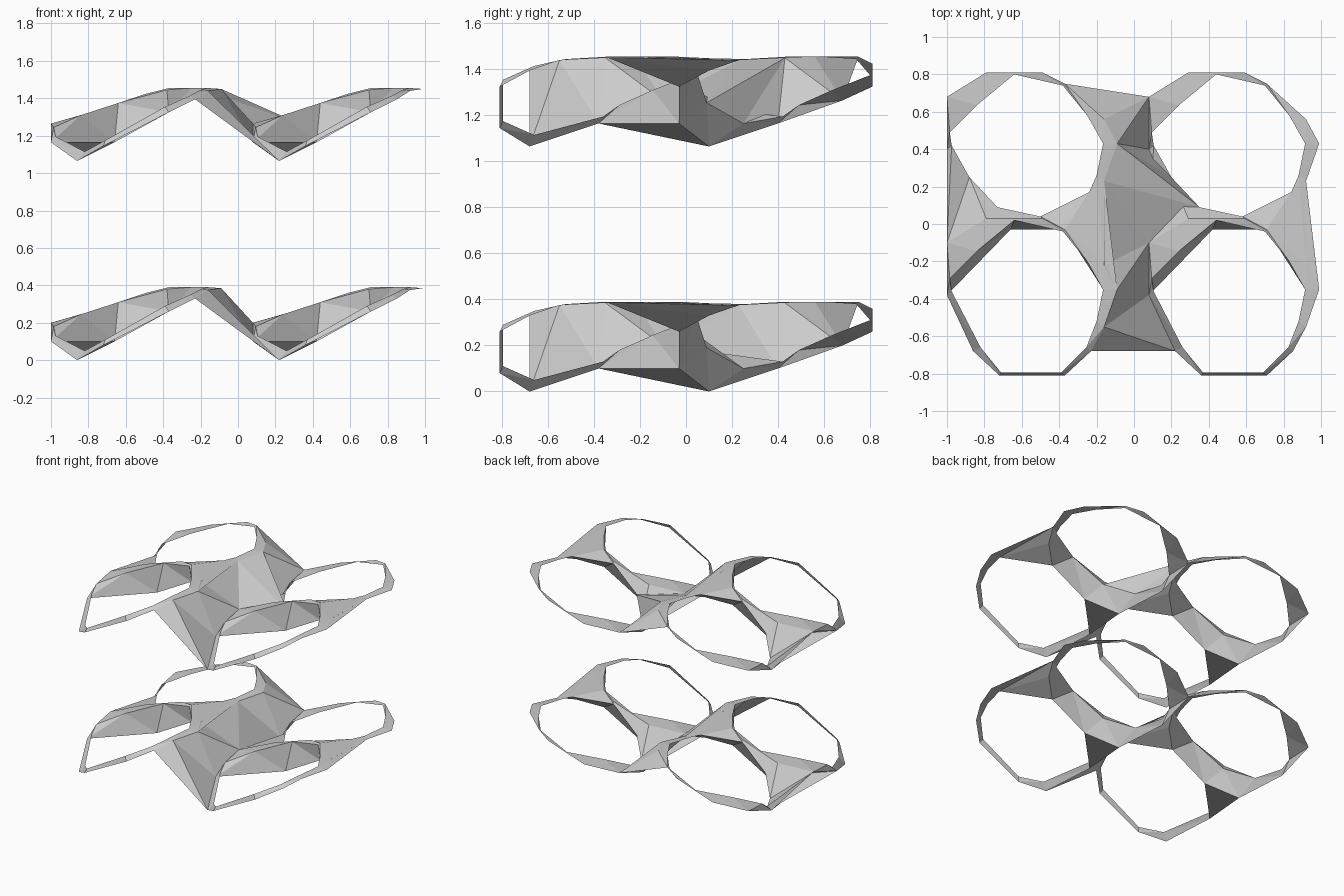
import bpy, bmesh

if "Cube" in bpy.data.objects:
    bpy.data.objects.remove(bpy.data.objects["Cube"])

# One tilted ring: outer and inner (x, y, z) per station, counter-clockwise from the left
OUTER = [(-1, -.38, .10), (-.86, -.68, 0), (-.72, -.81, .08), (-.37, -.81, .26),
         (-.23, -.68, .33), (-.16, -.55, .375), (-.09, -.35, .385), (-.16, -.22, .39),
         (-.37, -.03, .39), (-.49, .03, .36), (-.79, .03, .26), (-1, -.10, .20)]
INNER = [(-.975, -.36, .13), (-.82, -.66, .05), (-.71, -.795, .11), (-.39, -.795, .29),
         (-.255, -.66, .35), (-.20, -.52, .38), (-.165, -.35, .39), (-.25, -.20, .39),
         (-.38, -.04, .38), (-.64, .02, .31), (-.84, -.145, .245), (-.985, -.29, .18)]
# Rear rings carry a wider web along their front edge (same frame as the front rings)
REAR = {'i1': (-.88, -.53, .10), 'i2': (-.73, -.69, .19), 'i3': (-.50, -.74, .345),
        'i4': (-.24, -.61, .38), 'o2': (-.66, -.81, .10)}
# Rings: A front left, B front right, C back left, D back right
SHIFT = {'A': (0, 0), 'B': (1.08, 0), 'C': (0, .78), 'D': (1.08, .78)}

# Webs between a front ring (f) and the ring behind it (b)
PAIR = ["fo11 bi0 bo0", "fo11 bi1 bi0", "fo11 fo10 bi1", "fo10 bi2 bi1", "fo10 fo9 bi2",
        "fo9 bi3 bi2", "fo9 fo8 bi3", "fo8 bi4 bi3", "fo7 bi4 fo8",
        "fo7 bi5 bi4", "fo7 bo5 bi5",
        "fi11 fi10 fo0", "fi10 fi9 bo2", "fi10 bo2 fo0", "fi9 fi8 bo3 bo2"]
# Undersides that close the webs into wedges
UNDER = ["fo0 bo2 bo1", "fi8 fi7 bo3", "fi7 fi6 bo3", "fi6 bo3 bo4", "fi6 bo4 bo5",
         "fi6 bo5 fo6"]
# Webs filling the middle between left and right rings
MIDDLE = ["Ao4 Bo1 Ao5", "Ao5 Bo1 Bo0", "Ao5 Bo0 Ao6", "Ao6 Bo0 Bo11", "Ao6 Bo11 Ao7",
          "Ao7 Bo11 Co5", "Co6 Do0 Do11", "Co6 Do11 Co7", "Co7 Do11 Co8"]
CENTRE = {"lower": ["Co5 Bo11 Do0", "Co5 Do0 Co6"],
          "upper": ["Co5 Bo11 Di2", "Co5 Di2 Co6", "Co6 Di2 Di1", "Co6 Di1 Do0"]}


def build(name, z0, centre):
    bm = bmesh.new()
    v = {}
    for r, (dx, dy) in SHIFT.items():
        for kind, pts in (('o', OUTER), ('i', INNER)):
            for k, p in enumerate(pts):
                if r in "CD":
                    p = REAR.get(f"{kind}{k}", p)
                v[f"{r}{kind}{k}"] = bm.verts.new((p[0] + dx, p[1] + dy, p[2] + z0))

    def face(spec, up=True):
        f = bm.faces.new([v[n] for n in spec.split()])
        f.normal_update()
        if (f.normal.z < 0) == up:
            f.normal_flip()

    # ring bands (the rear rings' front bands hang below the web, so face down)
    for r in SHIFT:
        for k in range(12):
            n = (k + 1) % 12
            hang = r in "CD" and k in (1, 2, 3)
            face(f"{r}o{k} {r}o{n} {r}i{n} {r}i{k}", not hang)
    # webs front to back
    for f, b in ("AC", "BD"):
        for spec in PAIR:
            face(spec.replace('f', f).replace('b', b))
        for spec in UNDER:
            face(spec.replace('f', f).replace('b', b), False)
    # central saddle
    for spec in MIDDLE + centre:
        face(spec)
    bmesh.ops.triangulate(bm, faces=[f for f in bm.faces if len(f.verts) > 3])
    me = bpy.data.meshes.new(name)
    bm.to_mesh(me)
    bm.free()
    ob = bpy.data.objects.new(name, me)
    bpy.context.collection.objects.link(ob)


build("lower_lattice_layer", 0, CENTRE["lower"])
build("upper_lattice_layer", 1.065, CENTRE["upper"])
